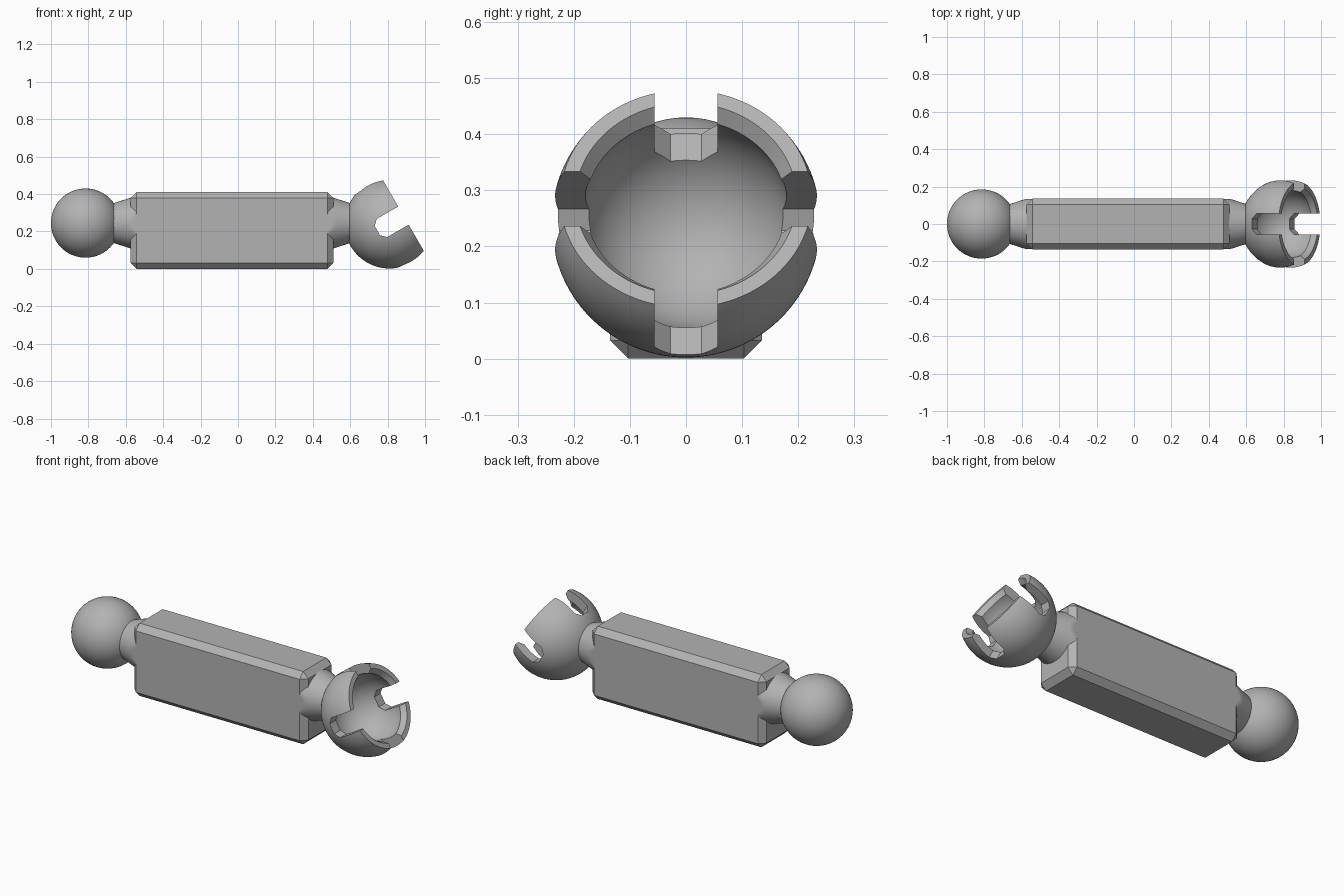
import bpy, bmesh, math
from mathutils import Matrix, Vector

if "Cube" in bpy.data.objects:
    bpy.data.objects.remove(bpy.data.objects["Cube"])

AXIS_Z = 0.245            # height of the link axis
BODY_X = -0.032           # centre of the body along x
HALF_Y = 0.135            # half width of the body
SOCKET = Vector((0.81, 0, 0.242))
TILT = Matrix.Translation(SOCKET) @ Matrix.Rotation(math.radians(-30), 4, 'Y')

grey = bpy.data.materials.new("light grey plastic")
grey.diffuse_color = (0.45, 0.45, 0.45, 1)
grey.use_nodes = True
grey.node_tree.nodes["Principled BSDF"].inputs["Base Color"].default_value = grey.diffuse_color


def make_object(name, bm, smooth=None):
    bmesh.ops.recalc_face_normals(bm, faces=bm.faces)
    mesh = bpy.data.meshes.new(name)
    bm.to_mesh(mesh)
    bm.free()
    mesh.materials.append(grey)
    ob = bpy.data.objects.new(name, mesh)
    bpy.context.collection.objects.link(ob)
    if smooth:
        shade(ob, smooth)
    return ob


def shade(ob, angle):
    bpy.ops.object.select_all(action='DESELECT')
    ob.select_set(True)
    bpy.context.view_layer.objects.active = ob
    bpy.ops.object.shade_smooth_by_angle(angle=math.radians(angle))


def revolve(profile, steps=96):
    """Spin (x, radius) points about the x axis."""
    bm = bmesh.new()
    verts = [bm.verts.new((x, 0, r)) for x, r in profile]
    edges = [bm.edges.new(p) for p in zip(verts, verts[1:])]
    bmesh.ops.spin(bm, geom=verts + edges, cent=(0, 0, 0), axis=(1, 0, 0),
                   angle=math.tau, steps=steps, use_duplicate=False)
    bmesh.ops.remove_doubles(bm, verts=bm.verts, dist=1e-5)
    return bm


def arc(radius, a0, a1, n):
    """Points on a circle, angle measured from the +x axis."""
    return [(radius * math.cos(a0 + (a1 - a0) * i / n),
             radius * math.sin(a0 + (a1 - a0) * i / n)) for i in range(n + 1)]


# Body: box with a single chamfer on every edge
bm = bmesh.new()
bmesh.ops.create_cube(bm, size=1, matrix=Matrix.Translation((BODY_X, 0, 0.205))
                      @ Matrix.Diagonal((1.085, 2 * HALF_Y, 0.41, 1)))
bmesh.ops.bevel(bm, geom=bm.edges[:], offset=0.032, segments=1, affect='EDGES')
make_object("body", bm)

# Ball
bm = bmesh.new()
bmesh.ops.create_uvsphere(bm, u_segments=64, v_segments=32, radius=0.185,
                          matrix=Matrix.Translation((-0.815, 0, AXIS_Z)))
make_object("ball", bm, 40)

# Necks: cones that flare into the body and are trimmed flush with its sides
for side, name in ((-1, "ball_neck"), (1, "socket_neck")):
    profile = [(0.645, 0)]
    for i in range(12):
        d = 0.645 - i * 0.0125
        profile.append((d, 0.105 + 0.316 * (0.638 - d)))
    profile.append((0.5, 0))
    bm = revolve([(BODY_X + side * d, r) for d, r in profile])
    for v in bm.verts:
        v.co.z += AXIS_Z
        v.co.y = max(-HALF_Y + 0.0005, min(HALF_Y - 0.0005, v.co.y))
    make_object(name, bm, 30)

# Socket: hollow sphere with a flat rim and a chamfered mouth, tilted up
R_OUT, R_IN, RIM, LIP = 0.24, 0.188, 0.086, 0.058
profile = arc(R_OUT, math.pi, math.acos(RIM / R_OUT), 36)
profile.append((RIM, 0.197))
profile += arc(R_IN, math.acos(LIP / R_IN), math.pi, 36)
socket = make_object("socket", revolve(profile))
socket.matrix_world = TILT

# Two crossing slots with chamfered ends divide the rim into four claws
slot = [(0.3, 0.056), (-0.047, 0.056), (-0.075, 0.028),
        (-0.075, -0.028), (-0.047, -0.056), (0.3, -0.056)]
for turn in (0, 90):
    bm = bmesh.new()
    face = bm.faces.new([bm.verts.new((u, -0.4, v)) for u, v in slot])
    ext = bmesh.ops.extrude_face_region(bm, geom=[face])
    bmesh.ops.translate(bm, vec=(0, 0.8, 0),
                        verts=[g for g in ext["geom"] if isinstance(g, bmesh.types.BMVert)])
    cutter = make_object("slot_cutter", bm)
    cutter.matrix_world = TILT @ Matrix.Rotation(math.radians(turn), 4, 'X')
    bpy.context.view_layer.update()
    mod = socket.modifiers.new("slot", 'BOOLEAN')
    mod.operation, mod.solver, mod.object = 'DIFFERENCE', 'EXACT', cutter
    bpy.ops.object.select_all(action='DESELECT')
    bpy.context.view_layer.objects.active = socket
    socket.select_set(True)
    bpy.ops.object.modifier_apply(modifier=mod.name)
    bpy.data.objects.remove(cutter)
shade(socket, 25)
